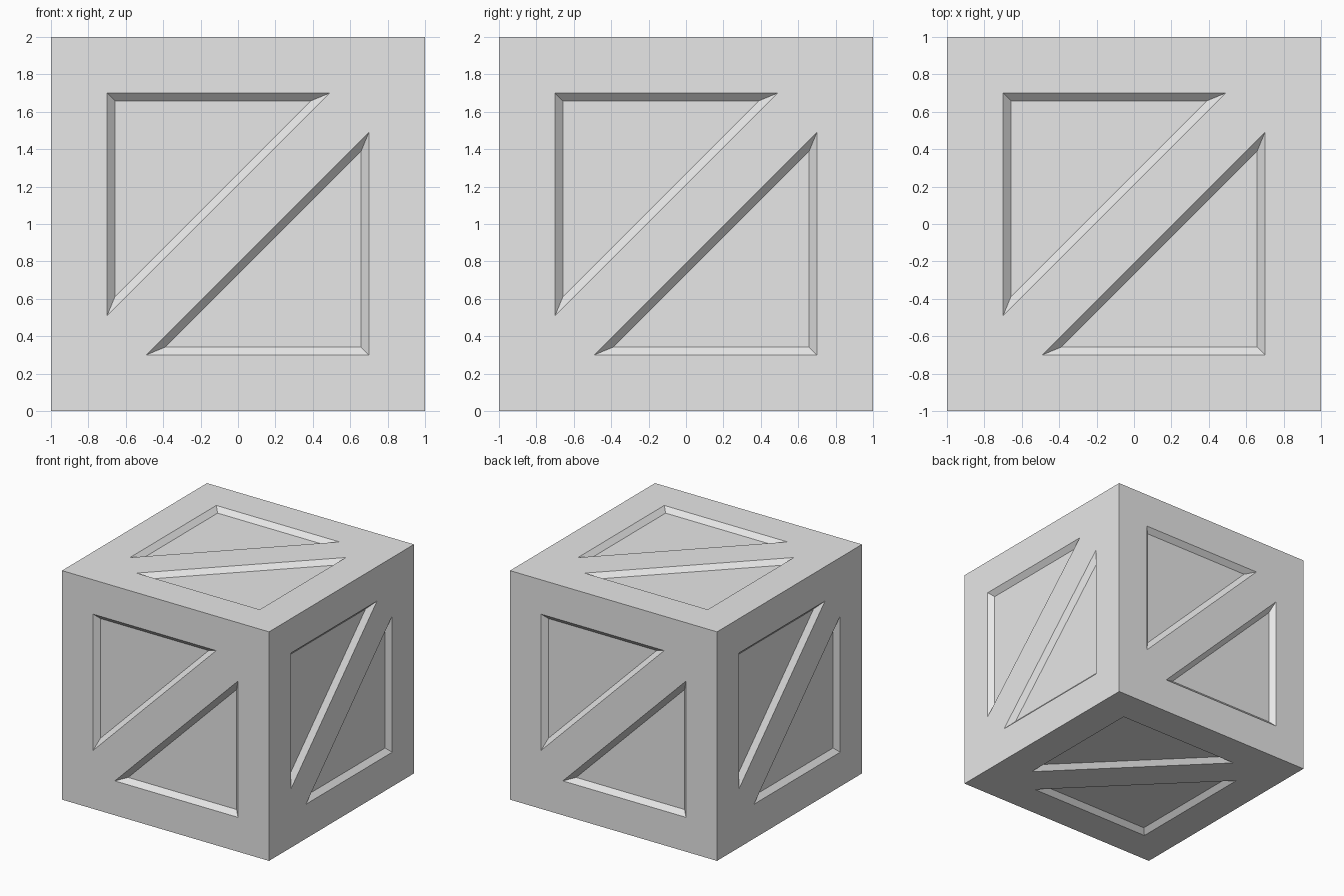
import bpy
import bmesh
from math import pi
from mathutils import Matrix, Vector

cube = bpy.data.objects.get("Cube")
if cube:
    bpy.data.objects.remove(cube, do_unlink=True)

HALF = 1.0      # half the crate width
RIM = 0.70      # outer limit of the recesses
TIP = 0.49      # sharp ends of the recesses, beside the diagonal brace
BEVEL = 0.042   # width of the sloped recess walls
DEPTH = 0.04    # depth of the recess floors

grey = bpy.data.materials.new("light_grey")
grey.use_nodes = True
grey.diffuse_color = (0.8, 0.8, 0.8, 1)
grey.node_tree.nodes["Principled BSDF"].inputs["Base Color"].default_value = (0.8, 0.8, 0.8, 1)

bm = bmesh.new()
panels = []


def add_side(turn):
    """One crate side: border boards, diagonal brace and two triangular panels."""
    def face(points):
        return bm.faces.new([bm.verts.new(turn @ Vector((u, -HALF, v))) for u, v in points])

    # Corners of the upper left half; the other half is the same turned by 180 degrees
    top_left, top_right = (-HALF, HALF), (HALF, HALF)
    bottom_left = (-HALF, -HALF)
    corner, tip_a, tip_b = (-RIM, RIM), (TIP, RIM), (-RIM, -TIP)

    def flip(p):
        return (-p[0], -p[1])

    def same(p):
        return p

    for f in (same, flip):
        face([f(p) for p in (top_left, corner, tip_a, top_right)])
        face([f(p) for p in (top_left, bottom_left, tip_b, corner)])
        panels.append(face([f(p) for p in (corner, tip_b, tip_a)]))
    # Diagonal brace
    face([bottom_left, flip(tip_a), flip(tip_b), top_right, tip_a, tip_b])


# Four upright sides, then top and bottom
for i in range(4):
    add_side(Matrix.Rotation(i * pi / 2, 3, 'Z'))
for sign in (-1, 1):
    add_side(Matrix.Rotation(sign * pi / 2, 3, 'X'))

bmesh.ops.remove_doubles(bm, verts=bm.verts[:], dist=0.0001)
bm.normal_update()

# Sunken triangular panels with sloped walls
bmesh.ops.inset_individual(bm, faces=panels, thickness=BEVEL, depth=-DEPTH,
                           use_even_offset=True)
bmesh.ops.translate(bm, verts=bm.verts[:], vec=(0, 0, HALF))

mesh = bpy.data.meshes.new("crate")
bm.to_mesh(mesh)
bm.free()
mesh.materials.append(grey)
bpy.context.collection.objects.link(bpy.data.objects.new("crate", mesh))
